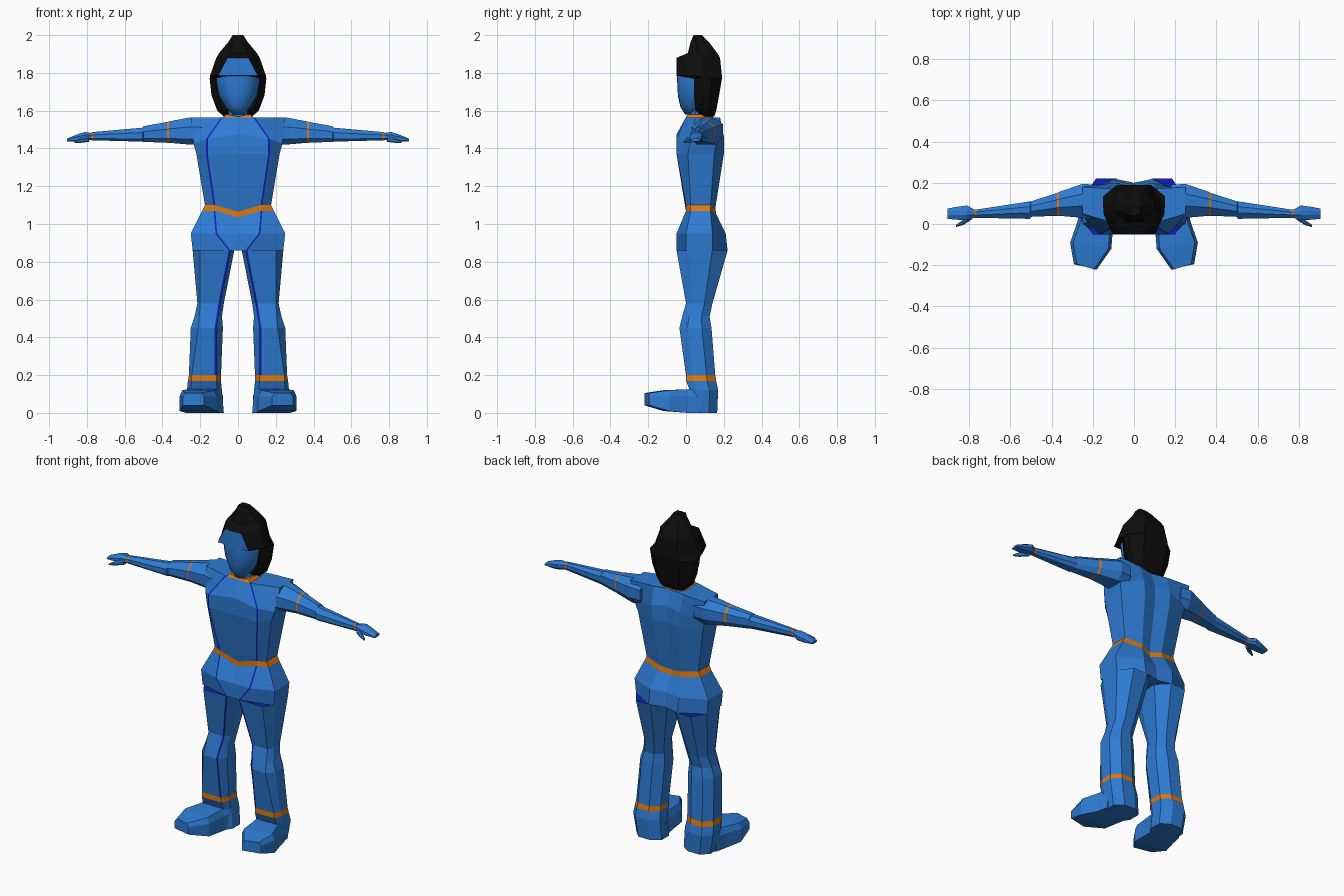
import bpy
import bmesh
from mathutils import Vector

cube = bpy.data.objects.get("Cube")
if cube:
    bpy.data.objects.remove(cube, do_unlink=True)


def material(name, colour):
    mat = bpy.data.materials.new(name)
    mat.use_nodes = True
    mat.diffuse_color = (*colour, 1)
    mat.node_tree.nodes["Principled BSDF"].inputs["Base Color"].default_value = (*colour, 1)
    return mat


BLUE, ORANGE, NAVY, BLACK = range(4)
PALETTE = [
    material("suit_blue", (0.027, 0.2, 0.66)),
    material("trim_orange", (0.74, 0.19, 0.004)),
    material("piping_navy", (0.004, 0.015, 0.5)),
    material("hair_black", (0.004, 0.004, 0.004)),
]
STRIPE = 0.009


def loft(name, rings, rule=lambda row, col: BLUE, mirrored=False, smooth=False):
    """Skin a list of equal rings, colouring each face by its row and column."""
    bm = bmesh.new()
    rows = [[bm.verts.new(p) for p in ring] for ring in rings]
    count = len(rows[0])
    for r, (low, high) in enumerate(zip(rows, rows[1:])):
        for c in range(count):
            d = (c + 1) % count
            face = bm.faces.new((low[c], low[d], high[d], high[c]))
            face.material_index = rule(r, c)
    for row, index in ((rows[0], 0), (rows[-1], len(rows) - 2)):
        bm.faces.new(row).material_index = rule(index, 0)
    bmesh.ops.recalc_face_normals(bm, faces=bm.faces)
    for face in bm.faces:
        face.smooth = smooth
    mesh = bpy.data.meshes.new(name)
    bm.to_mesh(mesh)
    bm.free()
    for mat in PALETTE:
        mesh.materials.append(mat)
    obj = bpy.data.objects.new(name, mesh)
    bpy.context.collection.objects.link(obj)
    if mirrored:
        obj.modifiers.new("Mirror", "MIRROR").use_mirror_merge = False
    return obj


def symmetric(half):
    """Close a front-to-back half outline with its mirror image."""
    return half + [Vector((-p.x, p.y, p.z)) for p in half[-2:0:-1]]


def torso_ring(z, dip, xs, yf, w, side_f, side_b, yb):
    return symmetric([
        Vector((0, yf, z + dip)),
        Vector((xs, yf, z)),
        Vector((xs + STRIPE, yf + 0.002, z)),
        Vector((w, side_f, z - max(dip, 0))),
        Vector((w, side_b, z - max(dip, 0))),
        Vector((w * 0.4, yb, z + dip / 2)),
        Vector((0, yb - 0.02, z + dip)),
    ])


# Torso: hips, belt, chest, shoulders and collar, bottom to top
torso = [
    (0.86, 0, 0.04, -0.05, 0.24, 0, 0.14, 0.22),
    (0.95, 0, 0.11, -0.05, 0.25, 0, 0.14, 0.21),
    (1.07, -0.035, 0.12, 0, 0.19, 0.025, 0.13, 0.16),
    (1.1, -0.035, 0.12, 0, 0.175, 0.025, 0.13, 0.155),
    (1.37, 0, 0.16, -0.05, 0.22, 0.01, 0.15, 0.2),
    (1.45, 0.025, 0.16, -0.05, 0.235, 0.02, 0.16, 0.2),
    (1.565, 0, 0.08, 0, 0.25, 0.05, 0.18, 0.17),
    (1.565, -0.01, 0.068, 0, 0.08, 0.05, 0.12, 0.15),
    (1.58, -0.012, 0.055, 0.01, 0.067, 0.05, 0.11, 0.135),
]


def torso_colour(row, col):
    if row in (2, 7):
        return ORANGE
    return NAVY if col in (1, 10) and row < 6 else BLUE


loft("torso", [torso_ring(*t) for t in torso], torso_colour)


# Legs with inner piping and ankle bands
def leg_ring(z, xi, xs, xf, xo, yf, yb):
    def y(t):
        return yf + (yb - yf) * t

    def x(t):
        return xi + (xo - xi) * t

    return [Vector(p) for p in (
        (xs, yf, z), (xs + STRIPE, yf, z), (xf, yf, z),
        (xo, y(0.25), z), (xo, y(0.7), z),
        (x(0.75), yb, z), (x(0.3), yb, z),
        (xi, y(0.75), z), (xi, y(0.25), z),
    )]


legs = [
    (0, 0.075, 0.1, 0.23, 0.25, 0.02, 0.165),
    (0.12, 0.085, 0.11, 0.25, 0.27, 0.02, 0.17),
    (0.17, 0.09, 0.115, 0.245, 0.265, 0, 0.16),
    (0.2, 0.09, 0.115, 0.245, 0.26, 0, 0.155),
    (0.45, 0.08, 0.115, 0.21, 0.25, -0.035, 0.135),
    (0.51, 0.085, 0.105, 0.205, 0.23, -0.02, 0.125),
    (0.58, 0.075, 0.095, 0.2, 0.215, 0, 0.14),
    (0.86, 0.02, 0.04, 0.2, 0.24, -0.05, 0.22),
]


def leg_colour(row, col):
    if row == 2:
        return ORANGE
    return NAVY if col == 0 and row > 2 else BLUE


loft("legs", [leg_ring(*g) for g in legs], leg_colour, mirrored=True)


# Feet with splayed, blunt toes
def foot_ring(y, xi, xo, z0, z1, skew):
    rim = z0 + (z1 - z0) * 0.7
    return [Vector(p) for p in (
        (xi, y, z0), (xo, y + skew, z0), (xo, y + skew, rim),
        (xo - 0.015, y + skew, z1), (xi + 0.015, y, z1), (xi, y, rim),
    )]


feet = [
    (0.08, 0.08, 0.26, 0, 0.13, 0),
    (0.01, 0.1, 0.275, 0, 0.125, 0),
    (-0.12, 0.11, 0.31, 0.01, 0.12, 0.03),
    (-0.22, 0.18, 0.292, 0.04, 0.105, 0.025),
]
loft("feet", [foot_ring(*f) for f in feet], mirrored=True)


# Arms with sleeve and wrist bands
def arm_ring(x, y0, y1, z0, z1):
    def point(u, v):
        return Vector((x, y0 + (y1 - y0) * u, z0 + (z1 - z0) * v))

    return [point(u, v) for u, v in (
        (0.2, 0), (0.8, 0), (1, 0.3), (1, 0.75), (0.7, 1), (0.35, 1), (0, 0.65), (0, 0.2))]


arms = [
    (0.18, 0.02, 0.19, 1.42, 1.56),
    (0.25, 0.03, 0.195, 1.42, 1.565),
    (0.365, 0.04, 0.155, 1.43, 1.543),
    (0.375, 0.04, 0.15, 1.43, 1.54),
    (0.5, 0.035, 0.11, 1.435, 1.518),
    (0.505, 0.025, 0.11, 1.436, 1.51),
    (0.765, 0.03, 0.07, 1.443, 1.487),
    (0.775, 0.03, 0.07, 1.443, 1.486),
]
loft("arms", [arm_ring(*a) for a in arms],
     lambda row, col: ORANGE if row in (2, 6) else BLUE, mirrored=True)

# Hands and thumbs
hands = [
    (0.775, 0.03, 0.07, 1.445, 1.482),
    (0.81, 0.02, 0.09, 1.44, 1.487),
    (0.85, 0.02, 0.085, 1.435, 1.475),
    (0.905, 0.025, 0.075, 1.437, 1.452),
]
loft("hands", [arm_ring(*h) for h in hands], mirrored=True)
thumbs = [
    (0.79, 0.02, 0.05, 1.435, 1.465),
    (0.83, -0.005, 0.02, 1.43, 1.455),
    (0.865, -0.015, -0.005, 1.428, 1.438),
]
loft("thumbs", [arm_ring(*t) for t in thumbs], mirrored=True)


# Neck, face and hair share one outline: front width, side width, depth
def head_ring(z, front, w, yf, yb):
    mid = (yf + yb) / 2
    return symmetric([Vector(p) for p in (
        (0, yf, z), (front, yf + 0.003, z), (w, mid - 0.02, z),
        (w, mid + 0.02, z), (w * 0.55, yb, z), (0, yb, z))])


neck = [(1.55, 0.03, 0.052, 0.02, 0.12), (1.66, 0.03, 0.05, 0.02, 0.12)]
loft("neck", [head_ring(*n) for n in neck])

face = [
    (1.58, 0.01, 0.025, -0.005, 0.06),
    (1.62, 0.03, 0.065, -0.03, 0.1),
    (1.68, 0.045, 0.1, -0.043, 0.12),
    (1.76, 0.055, 0.115, -0.047, 0.13),
    (1.82, 0.055, 0.105, -0.047, 0.12),
    (1.87, 0.04, 0.07, -0.045, 0.1),
]
loft("face", [head_ring(*f) for f in face], smooth=True)

# Hair hanging behind the face, stepping forward into the brow
hair = [
    (1.57, 0.05, 0.075, 0.08, 0.15),
    (1.6, 0.08, 0.11, 0.05, 0.16),
    (1.68, 0.11, 0.14, 0.04, 0.175),
    (1.77, 0.12, 0.15, 0.04, 0.19),
    (1.785, 0.105, 0.148, -0.05, 0.19),
    (1.88, 0.055, 0.115, -0.05, 0.18),
    (1.905, 0.05, 0.1, 0.01, 0.165),
    (1.965, 0.03, 0.05, 0.025, 0.12),
    (2, 0.015, 0.028, 0.04, 0.085),
]
loft("hair", [head_ring(*h) for h in hair],
     lambda row, col: BLUE if row == 4 and col in (0, 9) else BLACK)
